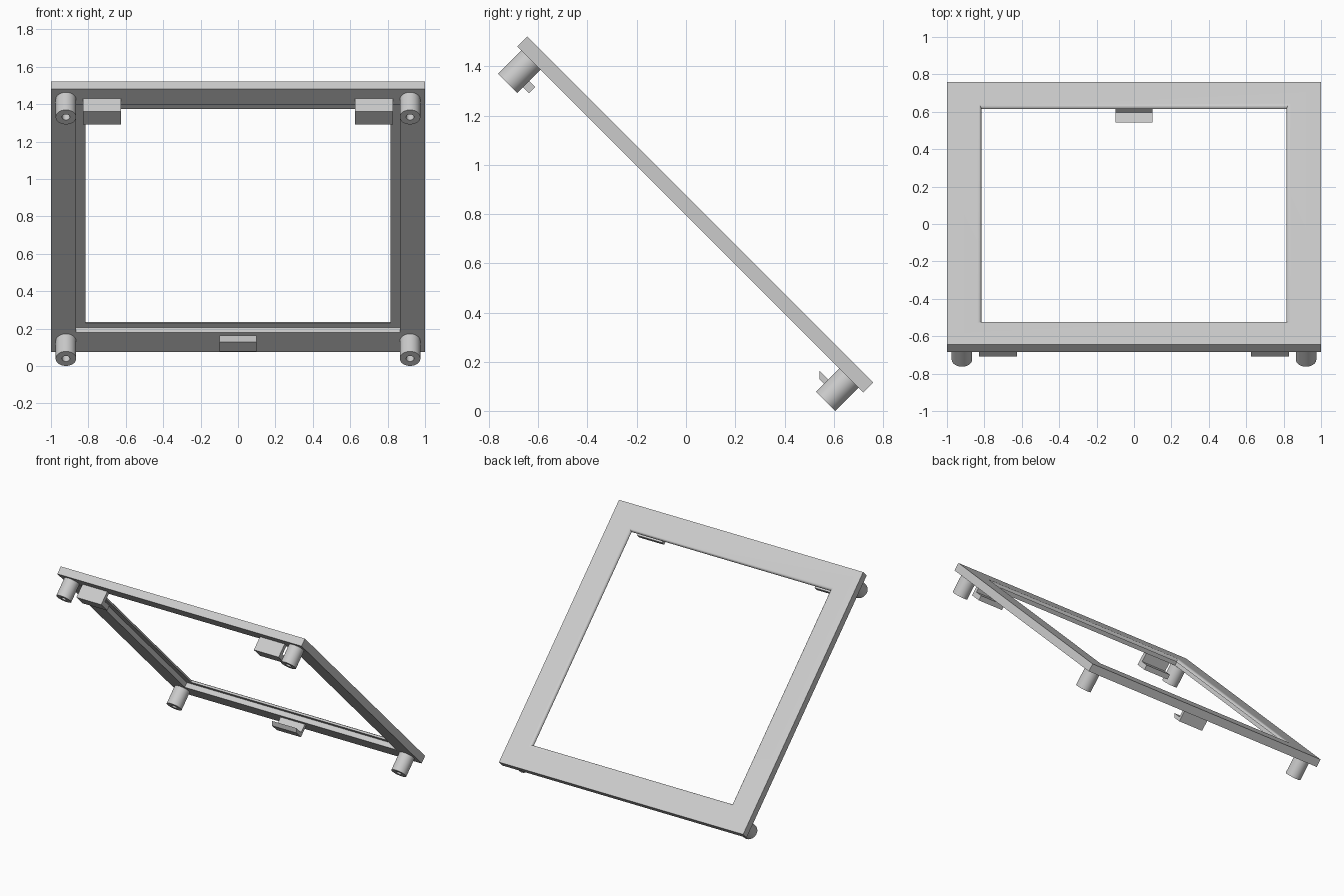
import bpy
import bmesh
import math

cube = bpy.data.objects.get("Cube")
if cube:
    bpy.data.objects.remove(cube, do_unlink=True)

grey = bpy.data.materials.new("light_grey")
grey.use_nodes = True
colour = (0.6, 0.6, 0.6, 1)
grey.diffuse_color = colour
grey.node_tree.nodes["Principled BSDF"].inputs["Base Color"].default_value = colour

# Everything is built in the panel's own axes: x across, s down the slope,
# t out of the face; the object is then tilted to 45 degrees.
FACE, UNDER = 0.619, 0.562
HEAD, FOOT = -1.531, 0.456


def loft(name, rings, closed=False):
    """Skin a row of equal-length point rings, capping the ends unless closed."""
    bm = bmesh.new()
    loops = [[bm.verts.new(p) for p in ring] for ring in rings]
    pairs = list(zip(loops, loops[1:]))
    if closed:
        pairs.append((loops[-1], loops[0]))
    else:
        bm.faces.new(loops[0])
        bm.faces.new(loops[-1])
    count = len(loops[0])
    for a, b in pairs:
        for i in range(count):
            j = (i + 1) % count
            bm.faces.new((a[i], a[j], b[j], b[i]))
    bmesh.ops.recalc_face_normals(bm, faces=bm.faces[:])
    mesh = bpy.data.meshes.new(name)
    bm.to_mesh(mesh)
    bm.free()
    mesh.materials.append(grey)
    mesh.shade_smooth()
    mesh.set_sharp_from_angle(angle=math.radians(35))
    obj = bpy.data.objects.new(name, mesh)
    obj.rotation_euler.x = -math.pi / 4
    bpy.context.collection.objects.link(obj)
    return obj


def rectangle(half, s0, s1, t):
    return [(-half, s0, t), (half, s0, t), (half, s1, t), (-half, s1, t)]


def circle(x, s, radius, t, sides=32):
    angles = [2 * math.pi * i / sides for i in range(sides)]
    return [(x + radius * math.cos(a), s + radius * math.sin(a), t) for a in angles]


# Frame: rounded inner rim on the face, stepped recess underneath
rim, radius, steps = 0.184, 0.021, 6
ledge = UNDER + 0.036
rings = [rectangle(1, HEAD, FOOT, FACE)]
for k in range(steps + 1):
    a = math.pi / 2 * k / steps
    inset = rim - radius * (1 - math.sin(a))
    t = FACE - radius * (1 - math.cos(a))
    rings.append(rectangle(1 - inset, HEAD + inset, FOOT - inset, t))
recess = (0.867, HEAD + 0.114, FOOT - 0.148)
rings += [rectangle(*recess, ledge), rectangle(*recess, UNDER),
          rectangle(1, HEAD, FOOT, UNDER)]
loft("frame", rings, closed=True)

# Hollow corner posts
for end, s in (("upper", -1.453), ("lower", 0.373)):
    for side, x in (("right", -0.92), ("left", 0.92)):
        loft(f"{end}_{side}_post", [
            circle(x, s, 0.055, UNDER + 0.005), circle(x, s, 0.055, 0.429),
            circle(x, s, 0.021, 0.429), circle(x, s, 0.021, 0.54)])


def clip(name, x0, x1, profile):
    loft(name, [[(x, s, t) for s, t in profile] for x in (x0, x1)])


# Upper retaining clips reach down over the recess
upper = [(-1.462, UNDER), (-1.462, 0.462), (-1.363, 0.462),
         (-1.363, 0.498), (-1.432, 0.498), (-1.432, UNDER)]
clip("upper_right_clip", -0.828, -0.625, upper)
clip("upper_left_clip", 0.625, 0.828, upper)

# Lower clip has a slanted tip
lower = [(0.365, UNDER), (0.365, 0.474), (0.293, 0.474),
         (0.268, 0.499), (0.343, 0.499), (0.343, UNDER)]
clip("lower_clip", -0.1, 0.1, lower)
